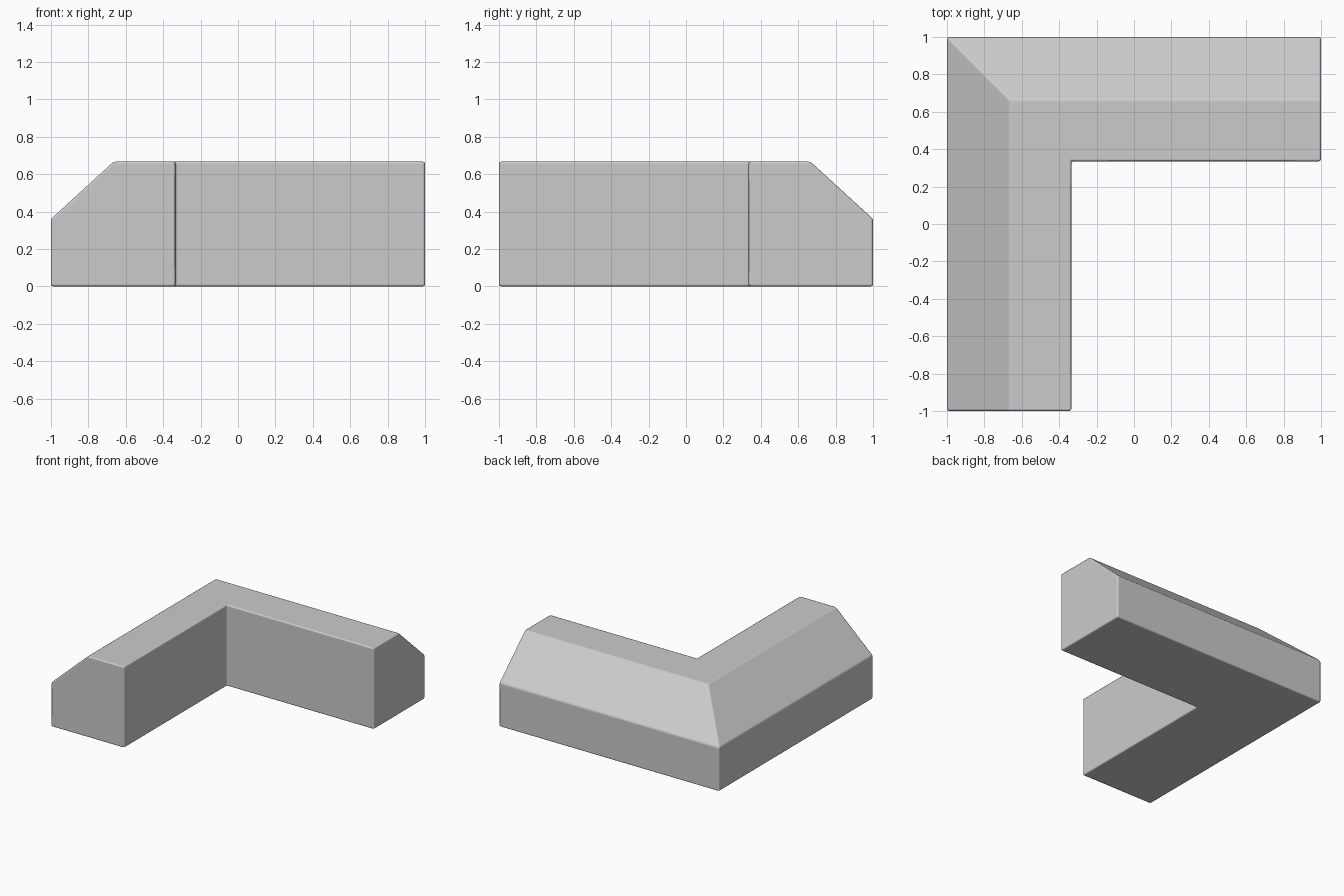
import bpy, bmesh, math

if "Cube" in bpy.data.objects:
    bpy.data.objects.remove(bpy.data.objects["Cube"])

# Wall cross-section: (distance in from the outer face, height)
profile = [(0, 0), (0, 0.36), (0.335, 0.667), (0.665, 0.667), (0.665, 0)]

# Sweep the profile around the mitred L path
bm = bmesh.new()
stations = [
    lambda d: (-1 + d, -1),
    lambda d: (-1 + d, 1 - d),
    lambda d: (1, 1 - d),
]
rings = [[bm.verts.new((*st(d), z)) for d, z in profile] for st in stations]
n = len(profile)
for a, b in zip(rings, rings[1:]):
    for i in range(n):
        j = (i + 1) % n
        bm.faces.new((a[i], a[j], b[j], b[i]))
bm.faces.new(rings[0])
bm.faces.new(rings[-1])

# Merge the coplanar top and bottom faces so only real edges are bevelled
bmesh.ops.dissolve_limit(bm, angle_limit=math.radians(1), verts=bm.verts[:], edges=bm.edges[:])
bmesh.ops.recalc_face_normals(bm, faces=bm.faces[:])

mesh = bpy.data.meshes.new("corner_wall")
bm.to_mesh(mesh)
bm.free()
wall = bpy.data.objects.new("corner_wall", mesh)
bpy.context.collection.objects.link(wall)

# Slightly softened edges
bevel = wall.modifiers.new("soft_edges", 'BEVEL')
bevel.width = 0.012
bevel.segments = 2
bevel.limit_method = 'ANGLE'
bevel.angle_limit = math.radians(30)
bevel.harden_normals = True
for p in mesh.polygons:
    p.use_smooth = True
